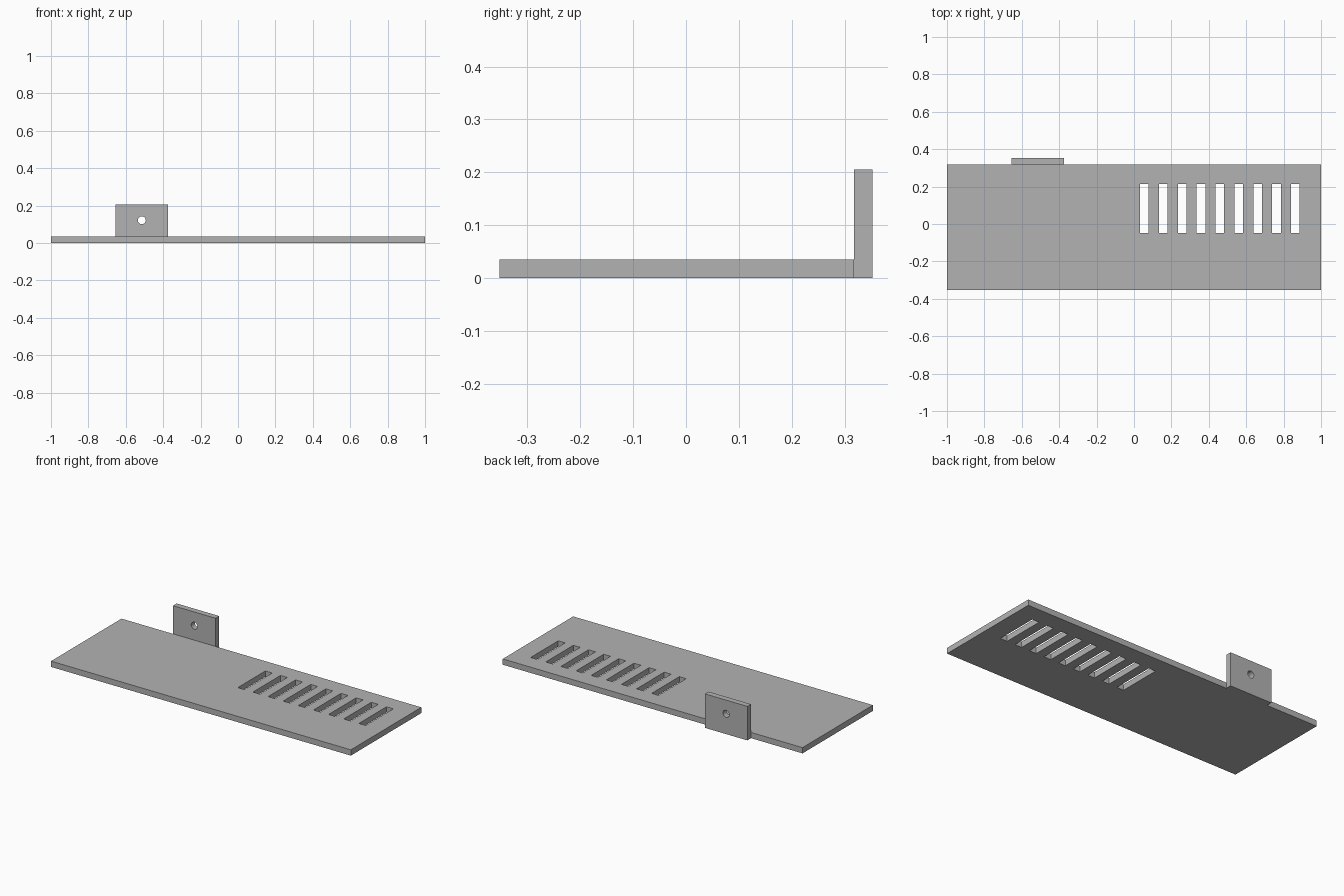
import bpy
import math

cube = bpy.data.objects.get("Cube")
if cube:
    bpy.data.objects.remove(cube, do_unlink=True)

THICK = 0.035
BACK = 0.318        # rear edge of the plate, where the tab begins
DEPTH = 0.353

grey = bpy.data.materials.new("plain grey")
grey.use_nodes = True
colour = (0.45, 0.45, 0.45, 1)
grey.diffuse_color = colour
grey.node_tree.nodes["Principled BSDF"].inputs["Base Color"].default_value = colour


def box(name, low, high):
    """Box spanning two opposite corners."""
    centre = [(a + b) / 2 for a, b in zip(low, high)]
    bpy.ops.mesh.primitive_cube_add(size=1, location=centre)
    obj = bpy.context.object
    obj.name = name
    obj.scale = [b - a for a, b in zip(low, high)]
    bpy.ops.object.transform_apply(location=False, rotation=False, scale=True)
    obj.data.materials.append(grey)
    return obj


def cut(target, cutter):
    """Subtract the cutter from the target and discard it."""
    cutter.hide_render = True
    mod = target.modifiers.new("cut", 'BOOLEAN')
    mod.operation = 'DIFFERENCE'
    mod.solver = 'EXACT'
    mod.object = cutter
    bpy.context.view_layer.objects.active = target
    bpy.ops.object.modifier_apply(modifier=mod.name)
    bpy.data.objects.remove(cutter, do_unlink=True)


# Base plate with a row of vent slots
plate = box("base_plate", (-1, -DEPTH, 0), (1, BACK, THICK))
for i in range(9):
    x = 0.055 + i * 0.101
    cut(plate, box("slot_cutter", (x - 0.023, -0.048, -0.1), (x + 0.023, 0.215, 0.1)))

# Upright mounting tab with a screw hole
tab = box("mounting_tab", (-0.656, BACK, 0), (-0.373, DEPTH, 0.205))
bpy.ops.mesh.primitive_cylinder_add(vertices=32, radius=0.021, depth=0.2,
                                    location=(-0.514, (BACK + DEPTH) / 2, 0.122),
                                    rotation=(math.pi / 2, 0, 0))
drill = bpy.context.object
drill.data.materials.append(grey)
cut(tab, drill)

# Smooth only the hole wall
bpy.ops.object.select_all(action='DESELECT')
tab.select_set(True)
bpy.context.view_layer.objects.active = tab
bpy.ops.object.shade_smooth_by_angle(angle=math.radians(30))
